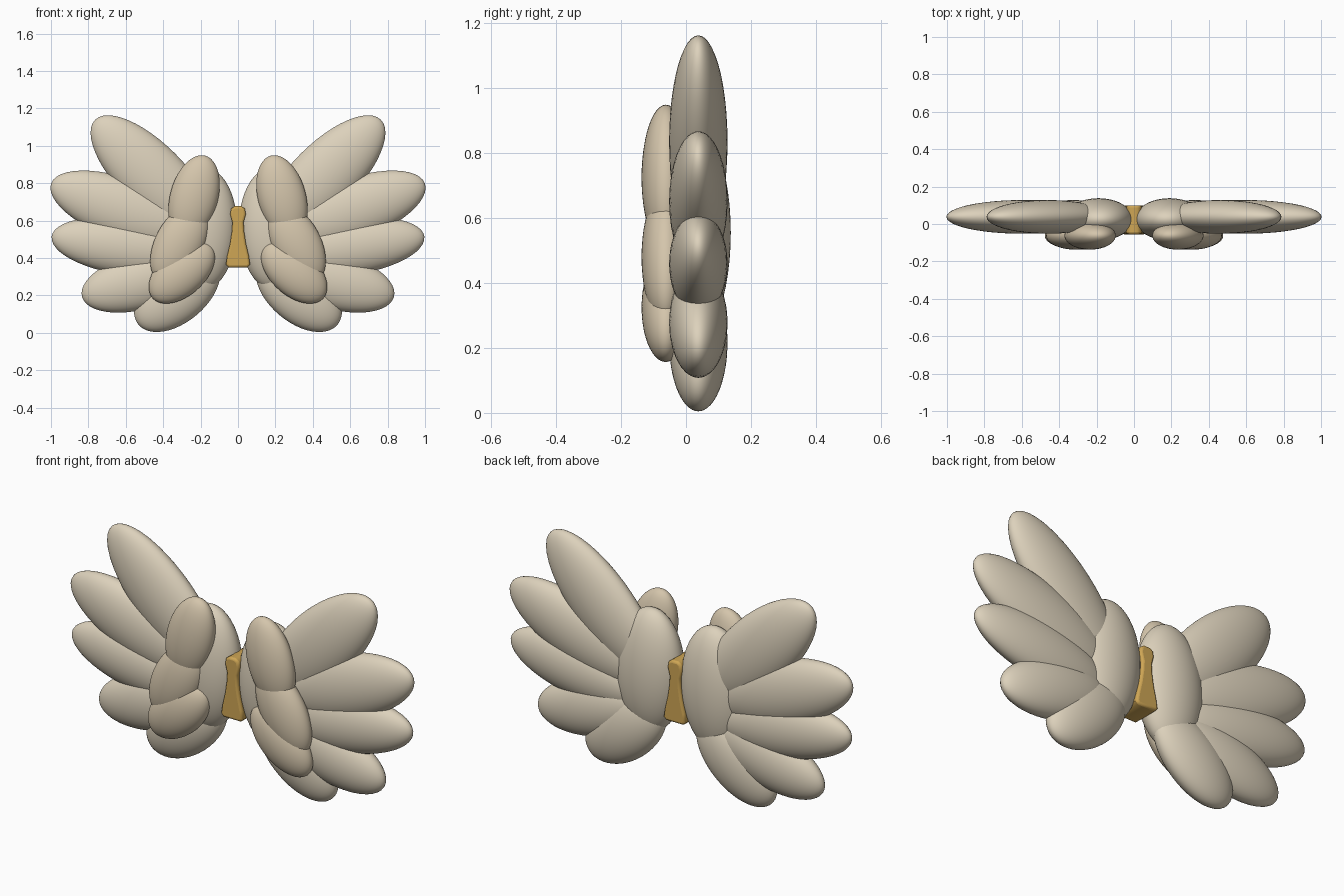
import bpy, math

if "Cube" in bpy.data.objects:
    bpy.data.objects.remove(bpy.data.objects["Cube"])


def material(name, color):
    m = bpy.data.materials.new(name)
    m.diffuse_color = (*color, 1)
    m.use_nodes = True
    m.node_tree.nodes["Principled BSDF"].inputs["Base Color"].default_value = m.diffuse_color
    return m


cream = material("cream", (0.72, 0.64, 0.50))
tan = material("tan", (0.66, 0.56, 0.41))
gold = material("gold", (0.62, 0.38, 0.09))


def lobe(name, x, y, z, length, depth, width, angle, mat):
    """Mirrored pair of ellipsoids, long axis tilted by angle in the XZ plane."""
    for side, label in ((1, "right"), (-1, "left")):
        bpy.ops.mesh.primitive_uv_sphere_add(
            segments=48, ring_count=24, location=(side * x, y, z),
            rotation=(0, -side * math.radians(angle), 0))
        o = bpy.context.object
        o.name = f"{name}_{label}"
        o.scale = (length, depth, width)
        o.data.materials.append(mat)
        bpy.ops.object.shade_smooth()


# Wing roots
lobe("wing_root", 0.19, 0.025, 0.555, 0.33, 0.113, 0.185, 92, cream)

# Rear fan of long feathers: x, z, half length, half width, angle
fan = [(0.46, 0.835, 0.43, 0.175, 45),
       (0.595, 0.652, 0.43, 0.168, 20),
       (0.60, 0.46, 0.40, 0.15, 8),
       (0.515, 0.278, 0.33, 0.152, -15),
       (0.325, 0.217, 0.27, 0.16, -40)]
for i, (x, z, a, b, t) in enumerate(fan):
    lobe(f"long_feather_{i + 1}", x, 0.038, z, a, 0.09, b, t, cream)

# Front row of short feathers
short = [(0.235, 0.725, 0.23, 0.128, 105),
         (0.312, 0.48, 0.23, 0.13, -62),
         (0.30, 0.325, 0.21, 0.125, -42)]
for i, (x, z, a, b, t) in enumerate(short):
    lobe(f"short_feather_{i + 1}", x, -0.062, z, a, 0.075, b, t, tan)

# Central clasp: flared profile extruded along y
half = [(0.05, 0.35), (0.065, 0.365), (0.058, 0.41), (0.042, 0.48), (0.033, 0.54),
        (0.03, 0.59), (0.042, 0.635), (0.036, 0.665), (0.018, 0.677)]
outline = half + [(-x, z) for x, z in reversed(half)]
n = len(outline)
verts = [(x, y, z) for y in (-0.055, 0.1) for x, z in outline]
faces = [tuple(range(n)), tuple(range(2 * n - 1, n - 1, -1))]
faces += [(i, i + n, (i + 1) % n + n, (i + 1) % n) for i in range(n)]
me = bpy.data.meshes.new("clasp")
me.from_pydata(verts, [], faces)
me.materials.append(gold)
clasp = bpy.data.objects.new("clasp", me)
bpy.context.collection.objects.link(clasp)
bev = clasp.modifiers.new("soft_edges", "BEVEL")
bev.width = 0.012
bev.segments = 3
bev.limit_method = 'ANGLE'
bev.angle_limit = math.radians(60)
bpy.ops.object.select_all(action='DESELECT')
bpy.context.view_layer.objects.active = clasp
clasp.select_set(True)
bpy.ops.object.shade_smooth_by_angle(angle=math.radians(50))
